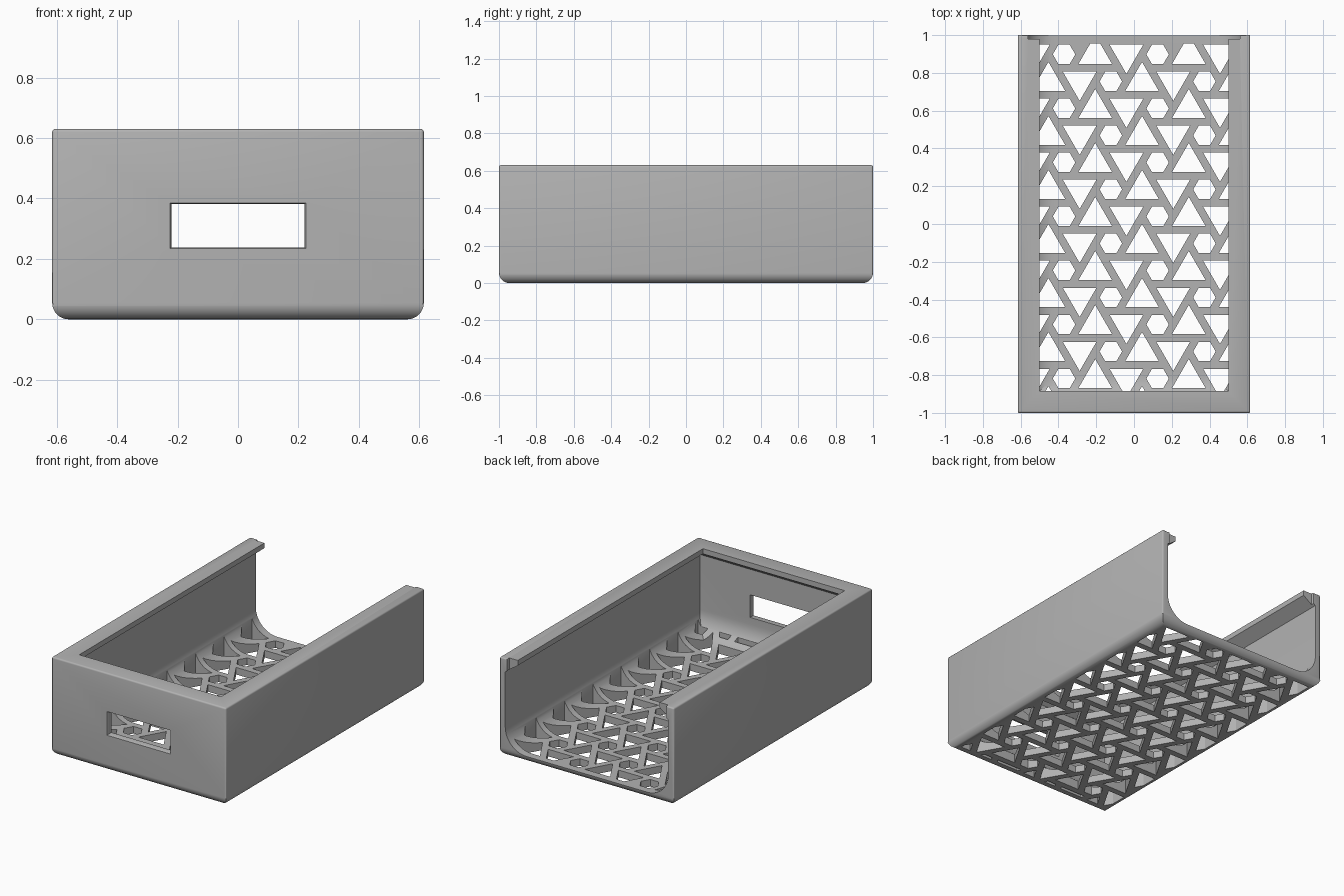
import bpy, bmesh, math
from mathutils import Vector

if "Cube" in bpy.data.objects:
    bpy.data.objects.remove(bpy.data.objects["Cube"], do_unlink=True)

W, D, H = 0.615, 1.0, 0.63       # half width, half depth, height
WALL, FLOOR, COVE = 0.04, 0.045, 0.15
IN_X, IN_Y = W - WALL, D - WALL

grey = bpy.data.materials.new("light_grey")
grey.use_nodes = True
GREY = (0.45, 0.45, 0.45, 1)
grey.diffuse_color = GREY
grey.node_tree.nodes["Principled BSDF"].inputs["Base Color"].default_value = GREY


def make_object(name, bm):
    bmesh.ops.recalc_face_normals(bm, faces=bm.faces[:])
    mesh = bpy.data.meshes.new(name)
    bm.to_mesh(mesh)
    bm.free()
    mesh.materials.append(grey)
    obj = bpy.data.objects.new(name, mesh)
    bpy.context.scene.collection.objects.link(obj)
    return obj


def add_loft(bm, rings):
    """Skin a stack of matching rings and cap both ends."""
    loops = [[bm.verts.new(p) for p in ring] for ring in rings]
    for a, b in zip(loops, loops[1:]):
        for i in range(len(a)):
            j = (i + 1) % len(a)
            bm.faces.new((a[i], a[j], b[j], b[i]))
    bm.faces.new(loops[0][::-1])
    bm.faces.new(loops[-1])


def rect(x, y0, y1, z):
    return [(-x, y0, z), (x, y0, z), (x, y1, z), (-x, y1, z)]


def cut(target, bm, name):
    cutter = make_object(name, bm)
    cutter.hide_render = True
    mod = target.modifiers.new(name, "BOOLEAN")
    mod.operation, mod.solver, mod.object = "DIFFERENCE", "EXACT", cutter
    bpy.context.view_layer.objects.active = target
    bpy.ops.object.modifier_apply(modifier=mod.name)
    bpy.data.objects.remove(cutter, do_unlink=True)


# Outer block: broad round along the base, fine round on the other edges
bm = bmesh.new()
add_loft(bm, [rect(W, -D, D, 0), rect(W, -D, D, H)])
base = [e for e in bm.edges if all(v.co.z < 0.01 for v in e.verts)]
bmesh.ops.bevel(bm, geom=base, offset=0.055, segments=8, profile=0.5, affect="EDGES")
fine = [e for e in bm.edges if any(v.co.z > H - 0.01 for v in e.verts)]
bmesh.ops.bevel(bm, geom=fine, offset=0.01, segments=3, profile=0.5, affect="EDGES")
tray = make_object("sliding_lid_tray", bm)

# Cavity: coved floor edges, straight walls, then undercut rails for the lid
levels = []
STEPS = 10
for i in range(STEPS + 1):
    a = math.pi / 2 * i / STEPS
    levels.append((COVE * (1 - math.sin(a)), FLOOR + COVE * (1 - math.cos(a))))
levels += [(0, 0.545), (0.075, 0.597), (0.075, H + 0.1)]
bm = bmesh.new()
add_loft(bm, [rect(IN_X - d, -IN_Y + d, D + 0.2, z) for d, z in levels])
cut(tray, bm, "cavity_cutter")

# Front window, slightly wider at the outside
bm = bmesh.new()
add_loft(bm, [[(-x, y, z0), (x, y, z0), (x, y, z1), (-x, y, z1)]
              for x, y, z0, z1 in ((0.23, -D - 0.01, 0.23, 0.39),
                                   (0.22, -D + 0.008, 0.238, 0.382),
                                   (0.22, -D + 0.09, 0.238, 0.382))])
cut(tray, bm, "window_cutter")

# Rail ends set back at the open end
bm = bmesh.new()
for s in (-1, 1):
    add_loft(bm, [[(s * (0.53 + dx), y, z) for dx, y in
                   ((-0.05, 0.98), (0.03, 0.98), (0.04, D + 0.1), (-0.05, D + 0.1))]
                  for z in (0.5, H + 0.1)])
cut(tray, bm, "rail_end_cutter")

# Floor lattice: a pinwheel tiling of small hexagons and large triangles
PITCH, BAR = 0.286, 0.04
COL = PITCH * math.sqrt(3) / 2
SIDE = PITCH / math.sqrt(12)
HEX_R = SIDE - BAR / math.sqrt(3)
TRI_R = 2 * (SIDE * math.sqrt(3) / 2 - BAR / 2)

flat = bmesh.new()


def add_polygon(x, y, radius, sides, turn):
    flat.faces.new([flat.verts.new((x + radius * math.cos(turn + math.tau * k / sides),
                                    y + radius * math.sin(turn + math.tau * k / sides), 0))
                    for k in range(sides)])


for i in range(-4, 5):
    for j in range(-6, 6):
        x = 0.125 + i * COL
        y = 0.04 + (j + 0.5 * (i % 2)) * PITCH
        add_polygon(x, y, HEX_R, 6, 0)
        add_polygon(x - COL / 3, y + PITCH / 2, TRI_R, 3, math.pi / 2)
        add_polygon(x + COL / 3, y + PITCH / 2, TRI_R, 3, -math.pi / 2)

# Trim the lattice to the floor area
for point, normal in (((0.565, 0, 0), (1, 0, 0)), ((-0.565, 0, 0), (-1, 0, 0)),
                      ((0, 0.955, 0), (0, 1, 0)), ((0, -0.93, 0), (0, -1, 0))):
    bmesh.ops.bisect_plane(flat, geom=flat.verts[:] + flat.edges[:] + flat.faces[:],
                           plane_co=Vector(point), plane_no=Vector(normal), clear_outer=True)

bm = bmesh.new()
for face in flat.faces:
    if face.calc_area() > 0.0002:
        add_loft(bm, [[(v.co.x, v.co.y, z) for v in face.verts] for z in (-0.1, 0.3)])
flat.free()
cut(tray, bm, "lattice_cutter")

# Smooth rounds, crisp edges
bpy.ops.object.select_all(action="DESELECT")
tray.select_set(True)
bpy.context.view_layer.objects.active = tray
bpy.ops.object.shade_smooth_by_angle(angle=math.radians(30))
